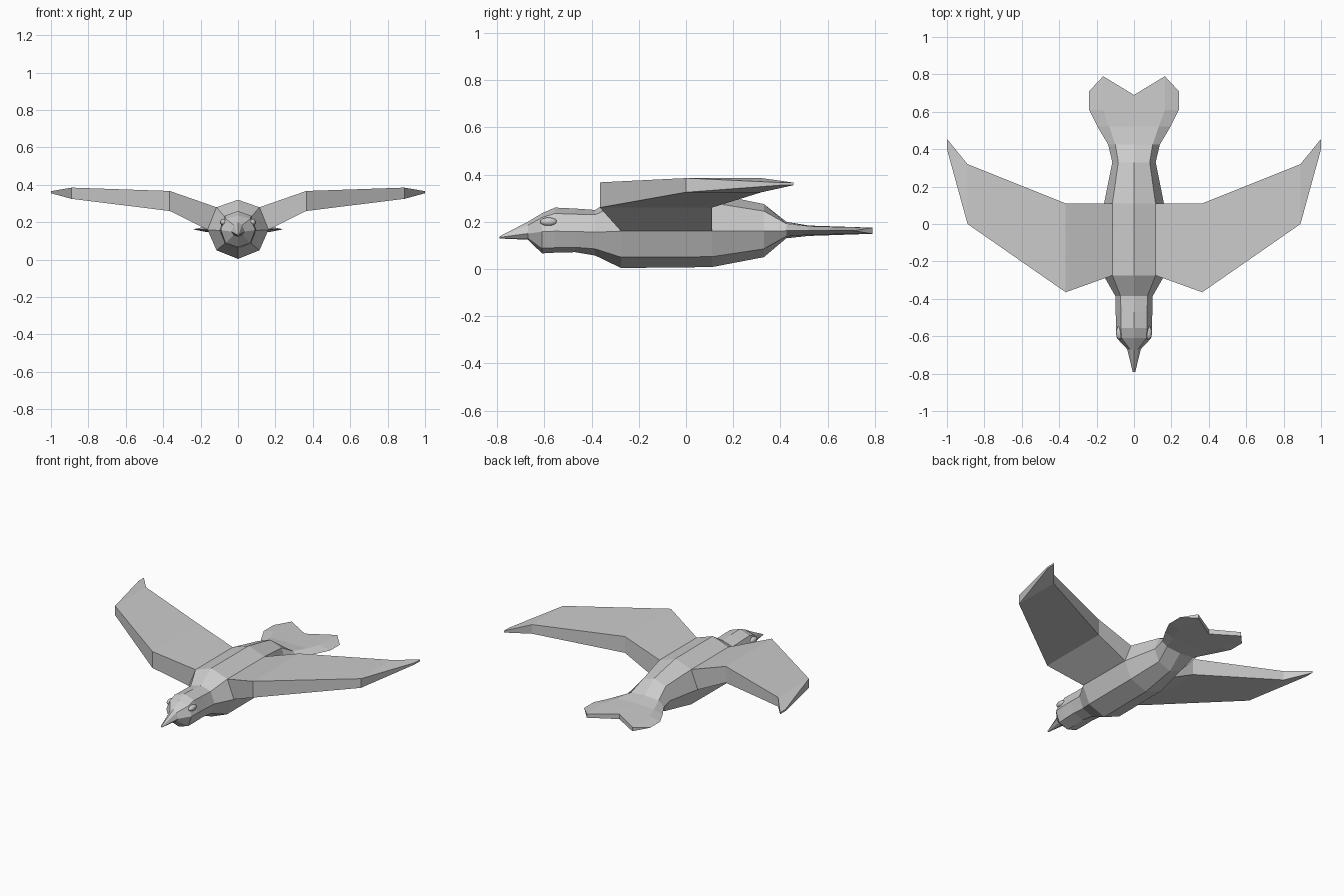
import bpy, bmesh


def loft(name, rings, cap_start=True, cap_end=True):
    """Skin a series of equal-length closed rings with flat quads."""
    bm = bmesh.new()
    vs = [[bm.verts.new(p) for p in r] for r in rings]
    n = len(rings[0])
    for a, b in zip(vs, vs[1:]):
        for i in range(n):
            j = (i + 1) % n
            bm.faces.new((a[i], a[j], b[j], b[i]))
    if cap_start:
        bm.faces.new(vs[0])
    if cap_end:
        # strips between mirrored points, so a notched end also closes cleanly
        e = vs[-1]
        if n == 8:
            bm.faces.new((e[0], e[1], e[3], e[4]))
            bm.faces.new((e[1], e[2], e[3]))
            bm.faces.new((e[0], e[4], e[5], e[7]))
            bm.faces.new((e[5], e[6], e[7]))
        else:
            bm.faces.new(e)
    bmesh.ops.recalc_face_normals(bm, faces=bm.faces)
    me = bpy.data.meshes.new(name)
    bm.to_mesh(me)
    bm.free()
    ob = bpy.data.objects.new(name, me)
    bpy.context.collection.objects.link(ob)
    return ob


def octagon(y, xu, xs, zt, zu, zs, zl, zb, dy_u=0, dy_s=0):
    """Eight-sided section: top, upper, side, lower, bottom, mirrored."""
    half = [(xu, y + dy_u, zu), (xs, y + dy_s, zs), (xu, y + dy_u, zl)]
    return ([(0, y, zt)] + half + [(0, y, zb)]
            + [(-x, yy, z) for x, yy, z in reversed(half)])


# Body from beak to forked tail: y, upper x, side x, z top/upper/side/lower/bottom
sections = [
    (-0.79, 0.004, 0.007, 0.138, 0.137, 0.134, 0.131, 0.129),
    (-0.67, 0.022, 0.036, 0.200, 0.185, 0.150, 0.132, 0.124),
    (-0.61, 0.066, 0.092, 0.236, 0.218, 0.158, 0.088, 0.066),
    (-0.555, 0.070, 0.096, 0.260, 0.235, 0.160, 0.090, 0.069),
    (-0.47, 0.070, 0.098, 0.256, 0.232, 0.159, 0.092, 0.071),
    (-0.385, 0.072, 0.100, 0.250, 0.230, 0.156, 0.085, 0.057),
    (-0.275, 0.115, 0.163, 0.320, 0.280, 0.160, 0.050, 0.004),
    (0.11, 0.115, 0.160, 0.320, 0.280, 0.160, 0.052, 0.008),
    (0.33, 0.084, 0.116, 0.275, 0.245, 0.160, 0.085, 0.050),
    (0.425, 0.100, 0.138, 0.200, 0.192, 0.162, 0.138, 0.130),
    (0.52, 0.132, 0.195, 0.184, 0.181, 0.162, 0.145, 0.140),
    (0.61, 0.165, 0.240, 0.181, 0.179, 0.162, 0.147, 0.143),
]
rings = [octagon(*s) for s in sections]
rings.append(octagon(0.69, 0.165, 0.240, 0.178, 0.175, 0.162, 0.149, 0.146, 0.10, 0.02))
loft("bird_body", rings)

# Wings: x top, x bottom, y leading, y trailing, z top, z bottom
wing = [
    (0.115, 0.162, -0.275, 0.11, 0.280, 0.160),
    (0.365, 0.365, -0.365, 0.11, 0.367, 0.260),
    (0.89, 0.89, 0.0, 0.32, 0.385, 0.325),
    (1.0, 1.0, 0.40, 0.455, 0.366, 0.355),
]
for side, s in (("left", 1), ("right", -1)):
    loft(side + "_wing",
         [[(s * xt, y0, zt), (s * xt, y1, zt), (s * xb, y1, zb), (s * xb, y0, zb)]
          for xt, xb, y0, y1, zt, zb in wing], cap_start=False)

    # Eyes
    bpy.ops.mesh.primitive_uv_sphere_add(segments=16, ring_count=8, radius=1,
                                         location=(s * 0.078, -0.582, 0.2))
    eye = bpy.context.object
    eye.name = side + "_eye"
    eye.scale = (0.018, 0.036, 0.018)
    bpy.ops.object.transform_apply(location=False, rotation=False, scale=True)
    bpy.ops.object.shade_smooth()
